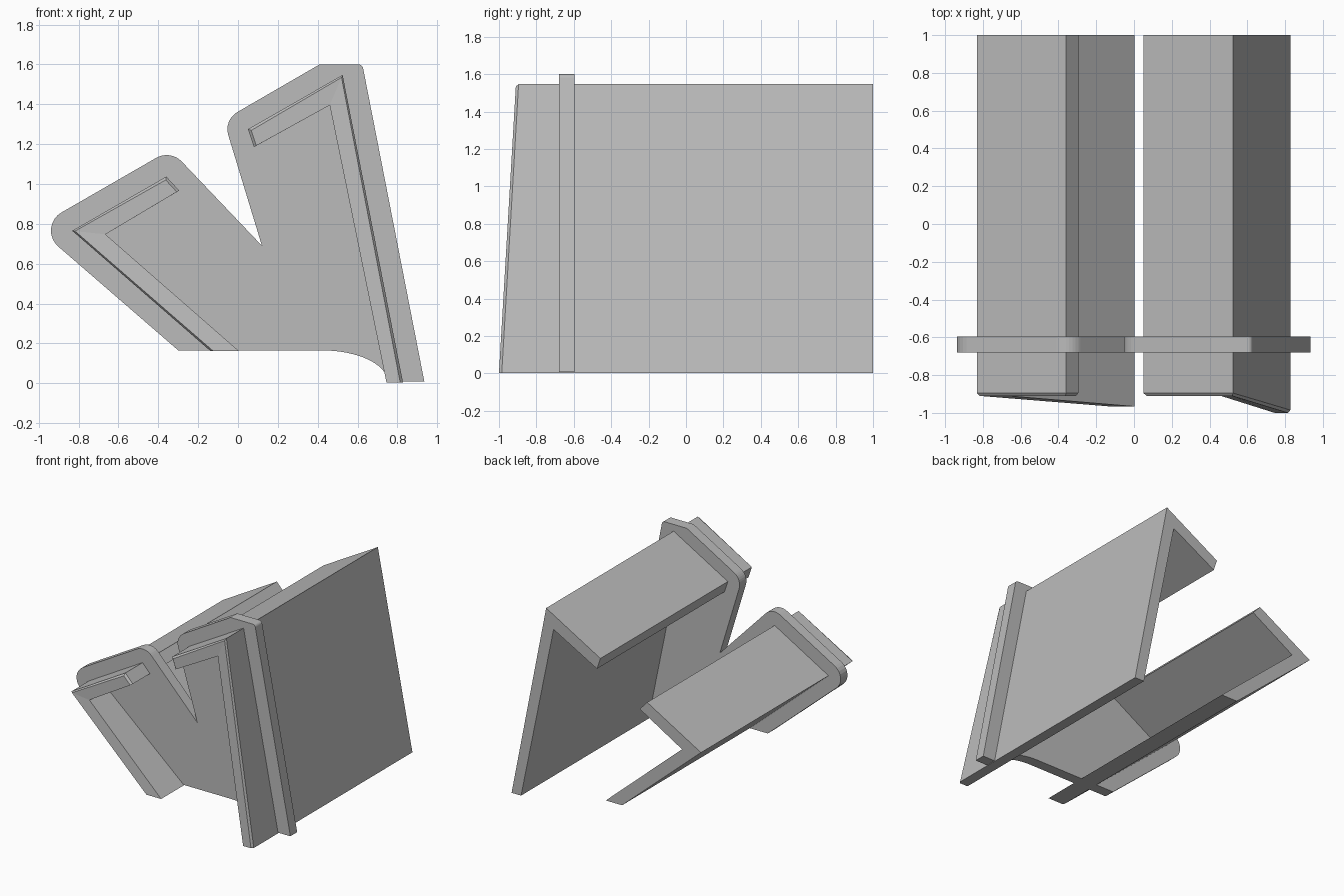
import bpy, bmesh, math
from mathutils import Vector

cube = bpy.data.objects.get("Cube")
if cube:
    bpy.data.objects.remove(cube)

grey = bpy.data.materials.new("light grey")
grey.use_nodes = True
colour = (0.5, 0.5, 0.5, 1)
grey.diffuse_color = colour
grey.node_tree.nodes["Principled BSDF"].inputs["Base Color"].default_value = colour


def finish(bm, name):
    bmesh.ops.recalc_face_normals(bm, faces=bm.faces)
    mesh = bpy.data.meshes.new(name)
    bm.to_mesh(mesh)
    bm.free()
    mesh.materials.append(grey)
    obj = bpy.data.objects.new(name, mesh)
    bpy.context.collection.objects.link(obj)
    return obj


def rounded(p, a, b, r, steps=8):
    """Arc of radius r replacing the corner p between neighbours a and b."""
    p, a, b = Vector(p), Vector(a), Vector(b)
    u, v = (a - p).normalized(), (b - p).normalized()
    half = u.angle(v) / 2
    centre = p + (u + v).normalized() * r / math.sin(half)
    start = p + u * r / math.tan(half) - centre
    end = p + v * r / math.tan(half) - centre
    sweep = start.angle_signed(end)
    out = []
    for i in range(steps + 1):
        t = -sweep * i / steps
        c, s = math.cos(t), math.sin(t)
        out.append(centre + Vector((start.x * c - start.y * s, start.x * s + start.y * c)))
    return out


# Cross plate: corners as x, z, radius
corners = [(-0.30, 0.165, 0), (-1.014, 0.783, 0.105), (-0.339, 1.172, 0.105),
           (0.12, 0.69, 0), (-0.072, 1.321, 0.1), (0.41, 1.6, 0),
           (0.624, 1.6, 0.025), (0.935, 0.008, 0)]
outline = []
for i, (x, z, r) in enumerate(corners):
    if r:
        outline += rounded((x, z), corners[i - 1][:2], corners[i + 1][:2], r)
    else:
        outline.append(Vector((x, z)))
# Concave sweep under the plate
for i in range(13):
    t = math.pi / 2 * i / 12
    outline.append(Vector((0.42 + 0.33 * math.cos(t), 0.008 + 0.157 * math.sin(t))))

bm = bmesh.new()
face = bm.faces.new([bm.verts.new((p.x, -0.68, p.y)) for p in outline])
ext = bmesh.ops.extrude_face_region(bm, geom=[face])
bmesh.ops.translate(bm, vec=(0, 0.085, 0),
                    verts=[g for g in ext["geom"] if isinstance(g, bmesh.types.BMVert)])
finish(bm, "cross_plate")


def angle_rail(name, section, foot_y, chamfer=0.014):
    """L section: lip outer, corner outer, foot outer, foot inner, corner inner, lip inner."""
    pts = [Vector(p) for p in section]
    lip = (pts[1] - pts[0]).normalized() * chamfer
    wall = (pts[1] - pts[2]).normalized() * chamfer
    across = (pts[5] - pts[0]).normalized() * chamfer
    inward = (pts[3] - pts[2]).normalized() * chamfer
    # Chamfer the outer edges and the lip end, keep inner edges sharp
    cap = [pts[0] + lip + across, pts[1] + (pts[4] - pts[1]).normalized() * chamfer,
           pts[2] + inward, pts[3], pts[4], pts[5] + lip]
    nose = [-0.91, -0.91, foot_y, foot_y, -0.91, -0.91]
    bm = bmesh.new()
    back = [bm.verts.new((p.x, 1, p.y)) for p in pts]
    side = [bm.verts.new((p.x, y + (0 if i in (3, 4) else 0.015), p.y))
            for i, (p, y) in enumerate(zip(pts, nose))]
    front = [side[i] if i in (3, 4) else bm.verts.new((p.x, y, p.y))
             for i, (p, y) in enumerate(zip(cap, nose))]
    for i in range(6):
        j = (i + 1) % 6
        bm.faces.new((back[i], back[j], side[j], side[i]))
        ring = []
        for v in (side[i], side[j], front[j], front[i]):
            if v not in ring:
                ring.append(v)
        if len(ring) > 2:
            bm.faces.new(ring)
    for ring in (back, front):
        bm.faces.new((ring[0], ring[1], ring[4], ring[5]))
        bm.faces.new((ring[1], ring[2], ring[3], ring[4]))
    bmesh.ops.dissolve_limit(bm, angle_limit=0.001, verts=bm.verts, edges=bm.edges)
    finish(bm, name)


angle_rail("tall_angle_rail", [(0.05, 1.275), (0.525, 1.547), (0.828, 0.003),
                               (0.745, 0.003), (0.46, 1.395), (0.08, 1.185)], -1.0)
angle_rail("low_angle_rail", [(-0.36, 1.037), (-0.832, 0.765), (-0.14, 0.163),
                              (0.003, 0.163), (-0.665, 0.747), (-0.295, 0.967)], -0.966)
